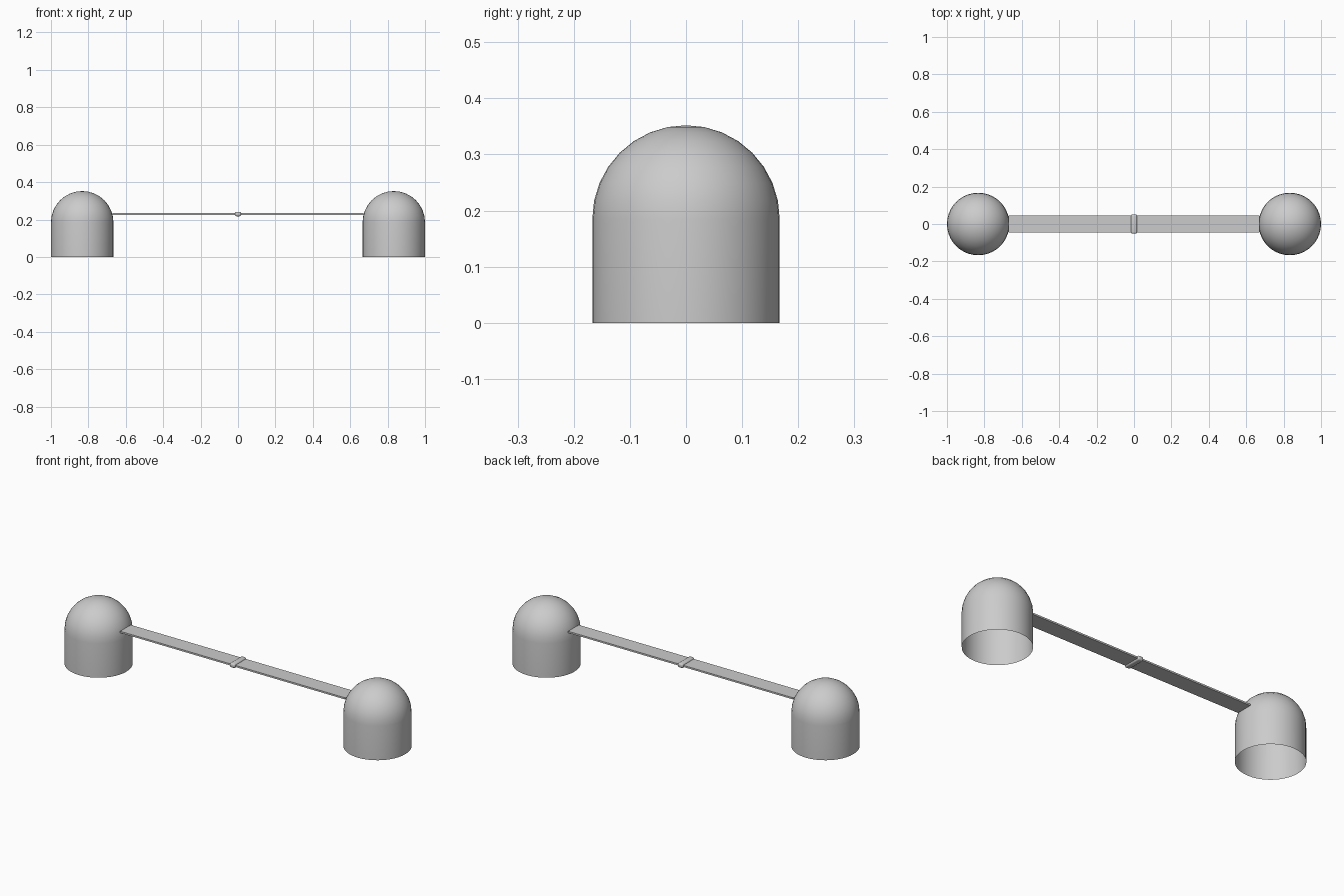
import bpy, bmesh, math

if "Cube" in bpy.data.objects:
    bpy.data.objects.remove(bpy.data.objects["Cube"])

R, CX, WALL = 0.167, 0.833, 0.185   # dome radius, dome centre, straight wall height
STRAP_Z = 0.229


def finish(name, bm, angle=40):
    bmesh.ops.recalc_face_normals(bm, faces=bm.faces)
    me = bpy.data.meshes.new(name)
    bm.to_mesh(me)
    bm.free()
    ob = bpy.data.objects.new(name, me)
    bpy.context.collection.objects.link(ob)
    bpy.ops.object.select_all(action='DESELECT')
    ob.select_set(True)
    bpy.context.view_layer.objects.active = ob
    bpy.ops.object.shade_smooth_by_angle(angle=math.radians(angle))
    return ob


def dome_cup(name, x):
    # lathe a wall-plus-quarter-circle profile, open underneath
    n = 8
    pts = [(R, 0.0)] + [(R * math.cos(i * math.pi / 2 / n),
                         WALL + R * math.sin(i * math.pi / 2 / n)) for i in range(n + 1)]
    bm = bmesh.new()
    vs = [bm.verts.new((r, 0, z)) for r, z in pts]
    es = [bm.edges.new(p) for p in zip(vs, vs[1:])]
    bmesh.ops.spin(bm, geom=vs + es, cent=(0, 0, 0), axis=(0, 0, 1),
                   angle=2 * math.pi, steps=40, use_duplicate=False)
    bmesh.ops.remove_doubles(bm, verts=bm.verts, dist=1e-4)
    ob = finish(name, bm)
    # open shell: make the normals point outwards
    if ob.data.polygons[0].normal.dot(ob.data.polygons[0].center) < 0:
        ob.data.flip_normals()
    ob.location.x = x


def box(name, loc, size, bevel=0.0):
    bm = bmesh.new()
    bmesh.ops.create_cube(bm, size=1)
    bmesh.ops.scale(bm, vec=size, verts=bm.verts)
    if bevel:
        bmesh.ops.bevel(bm, geom=bm.edges[:], offset=bevel, segments=4,
                        profile=0.5, affect='EDGES')
    finish(name, bm).location = loc


# two domed cups joined by a flat strap in two halves
STRAP_END = 0.672
for side, s in (("left", -1), ("right", 1)):
    dome_cup(side + "_cup", s * CX)
    box(side + "_strap", (s * STRAP_END / 2, 0, STRAP_Z), (STRAP_END, 0.09, 0.009))

# rounded keeper wrapping the strap in the middle
box("strap_keeper", (0, 0, STRAP_Z), (0.032, 0.104, 0.024), 0.009)
